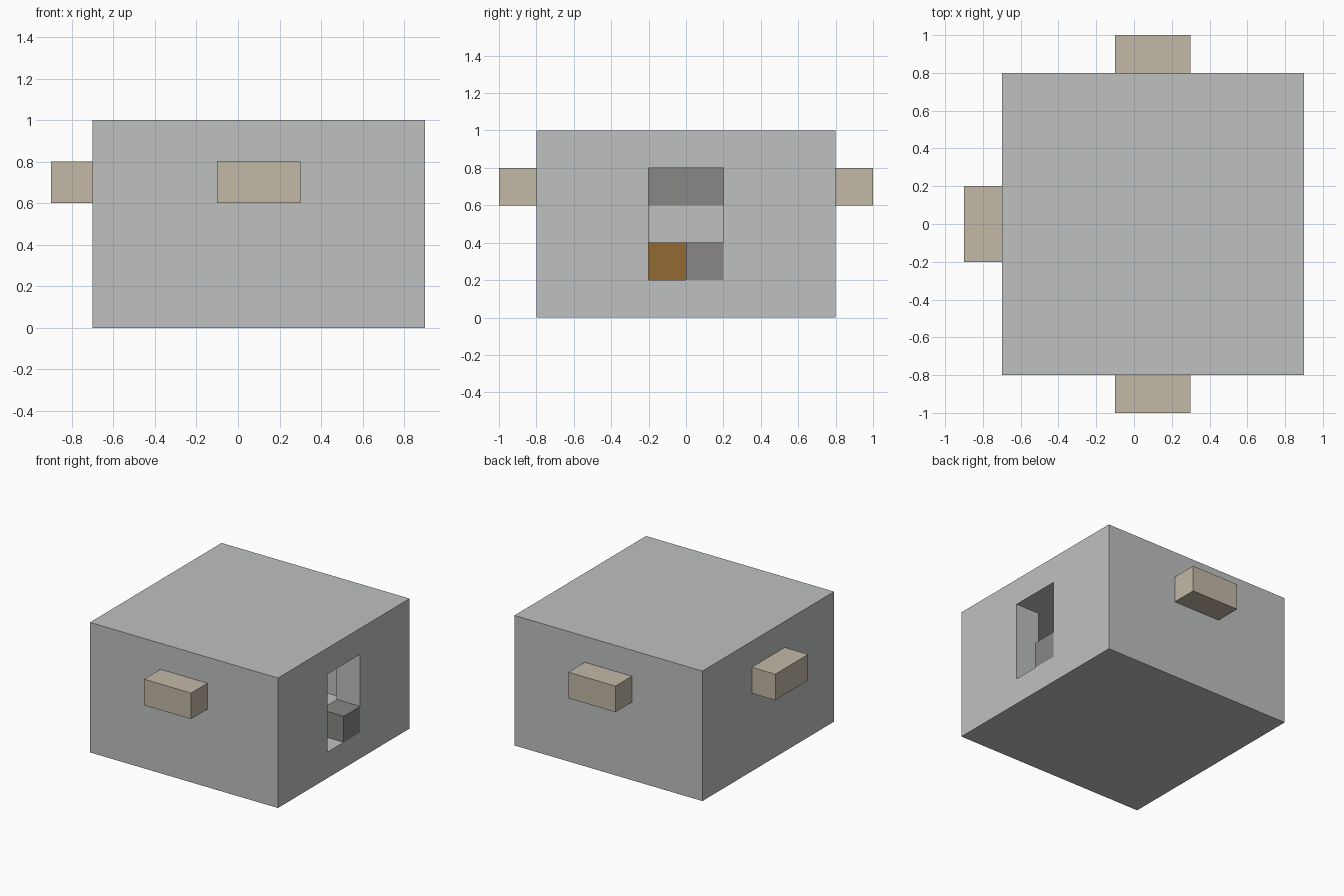
import bpy

cube = bpy.data.objects.get("Cube")
if cube:
    bpy.data.objects.remove(cube, do_unlink=True)


def linear(v):
    v /= 255
    return v / 12.92 if v <= 0.04045 else ((v + 0.055) / 1.055) ** 2.4


def material(name, *rgb):
    mat = bpy.data.materials.new(name)
    color = [linear(v) for v in rgb] + [1]
    mat.use_nodes = True
    mat.diffuse_color = color
    mat.node_tree.nodes["Principled BSDF"].inputs["Base Color"].default_value = color
    return mat


def box(name, mat, low, high):
    """Axis-aligned box between two corners."""
    center = [(a + b) / 2 for a, b in zip(low, high)]
    bpy.ops.mesh.primitive_cube_add(size=1, location=center)
    obj = bpy.context.object
    obj.name = name
    obj.scale = [b - a for a, b in zip(low, high)]
    bpy.ops.object.transform_apply(location=True, rotation=False, scale=True)
    obj.data.materials.append(mat)
    return obj


def cut(target, low, high):
    """Carve a box-shaped hole and discard the cutter."""
    cutter = box("cutter", target.data.materials[0], low, high)
    cutter.hide_render = True
    bpy.context.view_layer.objects.active = target
    mod = target.modifiers.new("cut", 'BOOLEAN')
    mod.object = cutter
    mod.operation = 'DIFFERENCE'
    mod.solver = 'EXACT'
    bpy.ops.object.modifier_apply(modifier=mod.name)
    bpy.data.objects.remove(cutter, do_unlink=True)


stone = material("pale_stone", 190, 193, 192)
sand = material("sand", 194, 184, 166)
gray = material("mid_gray", 136, 135, 134)
wood = material("brown_wood", 146, 107, 50)

# Thick-walled hollow house with a doorway on its left side
house = box("house_shell", stone, (-0.7, -0.8, 0), (0.9, 0.8, 1))
cut(house, (-0.5, -0.6, 0.2), (0.7, 0.6, 0.8))
cut(house, (0.6, -0.2, 0.2), (1.0, 0.2, 0.8))

# Windows: gray pane through the wall, sand-coloured box outside
for side, s in (("front", -1), ("back", 1)):
    inner, outer, tip = 0.6 * s, 0.8 * s, s
    cut(house, (-0.1, min(0.5 * s, 0.9 * s), 0.6), (0.3, max(0.5 * s, 0.9 * s), 0.8))
    box(side + "_window_pane", gray,
        (-0.1, min(inner, outer), 0.6), (0.3, max(inner, outer), 0.8))
    box(side + "_window_box", sand,
        (-0.1, min(outer, tip), 0.6), (0.3, max(outer, tip), 0.8))
cut(house, (-0.8, -0.2, 0.6), (-0.4, 0.2, 0.8))
box("right_window_pane", gray, (-0.7, -0.2, 0.6), (-0.5, 0.2, 0.8))
box("right_window_box", sand, (-0.9, -0.2, 0.6), (-0.7, 0.2, 0.8))

# Low block in the doorway and a chest inside the room
box("doorway_block", gray, (0.7, 0, 0.2), (0.9, 0.2, 0.4))
box("chest", wood, (-0.5, -0.2, 0.2), (-0.3, 0, 0.4))
